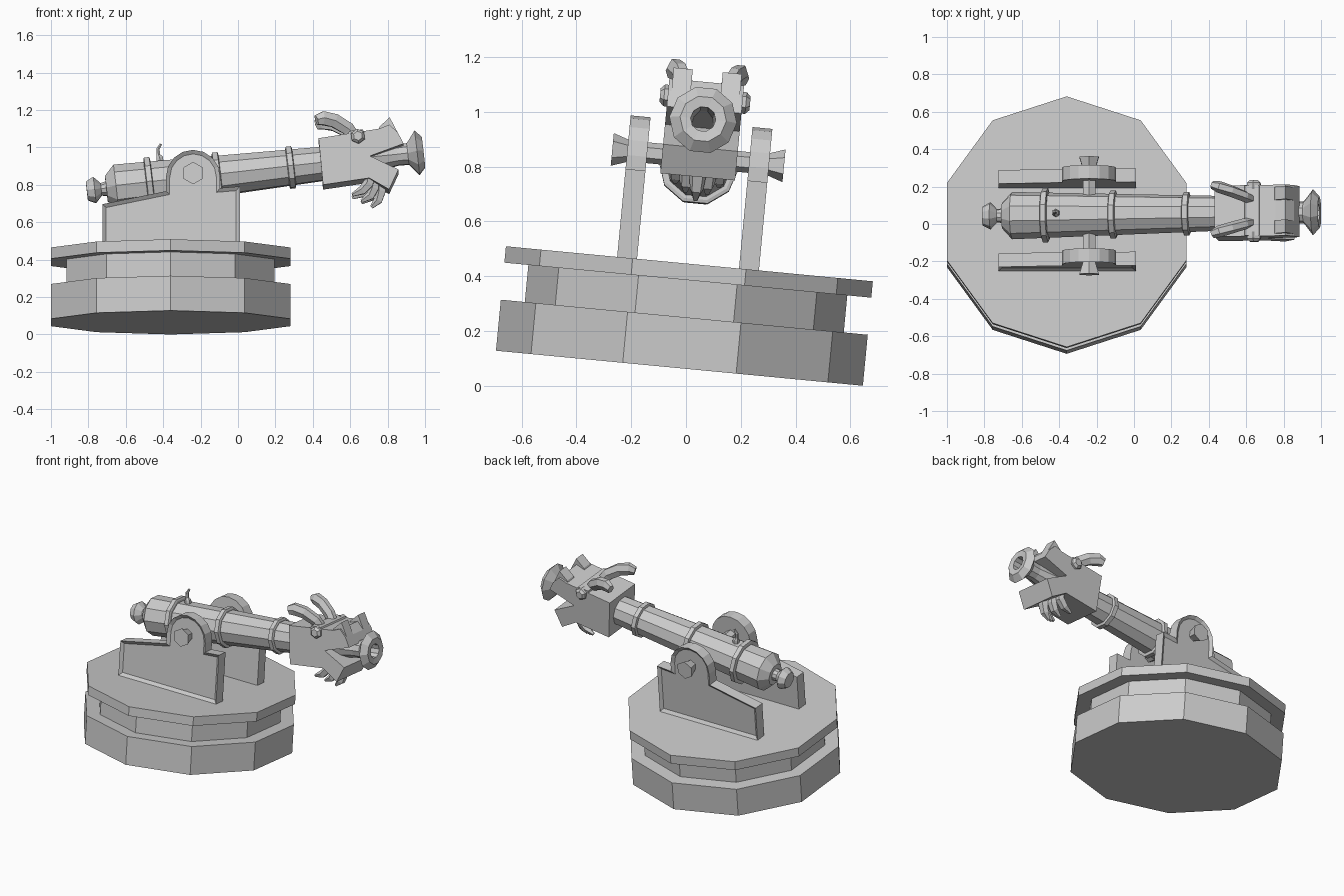
import bpy, bmesh
from math import sin, cos, pi, radians
from mathutils import Matrix, Vector

if "Cube" in bpy.data.objects:
    bpy.data.objects.remove(bpy.data.objects["Cube"])

T, R = Matrix.Translation, Matrix.Rotation
TILT = radians(5.45)
ROOT = T((-0.36, -0.024, 0.673 * sin(TILT))) @ R(-TILT, 4, 'X')      # tilted base frame
GUN = ROOT @ T((0.12, 0, 0.772)) @ R(radians(-6.6), 4, 'Y')          # barrel frame, x along bore
ALONG_X = R(pi / 2, 4, 'Y')
ALONG_Y = R(-pi / 2, 4, 'X')


def finish(bm, name, M):
    bmesh.ops.recalc_face_normals(bm, faces=bm.faces)
    me = bpy.data.meshes.new(name)
    bm.to_mesh(me)
    bm.free()
    ob = bpy.data.objects.new(name, me)
    ob.matrix_world = M
    bpy.context.collection.objects.link(ob)
    return ob


def skin(bm, rings):
    """Join rings of points into a capped tube."""
    vs = [[bm.verts.new(p) for p in ring] for ring in rings]
    n = len(vs[0])
    for a, b in zip(vs, vs[1:]):
        for i in range(n):
            j = (i + 1) % n
            bm.faces.new((a[i], a[j], b[j], b[i]))
    bm.faces.new(vs[0])
    bm.faces.new(vs[-1])


def lathe(name, profile, n, M):
    """Revolve (height, radius) points about local z, a corner on +y."""
    bm = bmesh.new()
    skin(bm, [[(r * cos(pi / 2 + 2 * pi * i / n), r * sin(pi / 2 + 2 * pi * i / n), h)
               for i in range(n)] for h, r in profile])
    return finish(bm, name, M)


def prism(name, outline, y0, y1, M, inset=None):
    """Extrude an (x, z) outline in y; inset recesses the y1 face."""
    bm = bmesh.new()
    skin(bm, [[(x, y, z) for x, z in outline] for y in (y0, y1)])
    if inset:
        bmesh.ops.recalc_face_normals(bm, faces=bm.faces)
        face = [f for f in bm.faces if all(abs(v.co.y - y1) < 1e-5 for v in f.verts)]
        bmesh.ops.inset_individual(bm, faces=face, thickness=inset, depth=-0.015,
                                   use_even_offset=True)
    return finish(bm, name, M)


def sweep(name, path, n, M, flat=1.0):
    """Tapered tube through (x, y, z, radius) points; flat scales its sideways width."""
    pts = [Vector(p[:3]) for p in path]
    rings = []
    for k, p in enumerate(pts):
        d = (pts[min(k + 1, len(pts) - 1)] - pts[max(k - 1, 0)]).normalized()
        up = d.cross(Vector((0, 1, 0))).normalized()
        side = up.cross(d)
        r = path[k][3]
        rings.append([p + up * r * cos(2 * pi * (i + .5) / n) + side * r * flat * sin(2 * pi * (i + .5) / n)
                      for i in range(n)])
    bm = bmesh.new()
    skin(bm, rings)
    return finish(bm, name, M)


# Turntable base: ten-sided, with a waist
lathe("turntable_base", [(0, .673), (.187, .673), (.187, .585), (.323, .585),
                         (.323, .673), (.383, .673)], 10, ROOT)

# Two side brackets with arched tops and recessed outer faces
arch = [(.12 + .145 * cos(a), .757 + .145 * sin(a)) for a in [pi * k / 8 for k in range(9)]]
outline = [(-.365, .383), (.37, .383), (.37, .706), (.265, .697)] + arch + [(-.025, .68), (-.365, .61)]
for label, s in (("front", -1), ("back", 1)):
    prism(label + "_bracket", outline, s * .187 - .005, s * .26 - .005, ROOT, .02)

# Pivot pin through the brackets with flared ends
lathe("pivot_pin", [(-.315, .06), (-.25, .038), (.25, .038), (.315, .06)], 6,
      ROOT @ T((.12, -.005, .772)) @ ALONG_Y)

# Barrel with knob, flared muzzle and hollow bore
lathe("barrel", [(-.572, .052), (-.53, .073), (-.495, .035), (-.467, .04), (-.467, .07), (-.415, .127),
                 (.69, .094), (.95, .08), (1.1, .058), (1.155, .06), (1.165, .07), (1.205, .124),
                 (1.24, .085), (1.235, .046), (.95, .042)], 10, GUN @ ALONG_X)

# Reinforcing bands
for i, (x, r) in enumerate(((-.235, .146), (.13, .13), (.525, .116))):
    lathe(f"barrel_band_{i + 1}", [(x - .018, r - .012), (x - .014, r), (x + .014, r), (x + .018, r - .012)],
          10, GUN @ ALONG_X)

# Fuse on the breech
sweep("fuse", [(-.165, 0, .10, .022), (-.165, 0, .135, .02), (-.17, 0, .15, .011),
               (-.168, 0, .18, .010), (-.15, 0, .205, .007)], 6, GUN)

# Beast head: box with an open, notched mouth
prism("beast_head", [(.69, .126), (.854, .133), (1.02, .14), (1.075, .155), (1.115, .106), (1.138, .045),
                     (.952, 0), (1.095, -.09), (1.033, -.19), (.934, -.117), (.685, -.125)],
      -.137, .137, GUN)
prism("brow", [(.85, .12), (.855, .146), (.93, .146), (.94, .12)], -.135, .135, GUN)

for label, s in (("front", -1), ("back", 1)):
    # Nostril ridge, eye and curled horn on each side
    prism(label + "_nostril", [(1.01, .13), (1.02, .15), (1.08, .196), (1.115, .106)], s * .055, s * .125, GUN)
    lathe(label + "_eye", [(0, .04), (.035, .04), (.05, .025)], 6,
          GUN @ T((.9, s * .115, .112)) @ R(-s * pi / 2, 4, 'X'))
    sweep(label + "_horn", [(.885, s * .06, .115, .034), (.852, s * .075, .165, .04), (.785, s * .10, .214, .042),
                            (.725, s * .12, .232, .042), (.69, s * .132, .225, .03)], 6, GUN, .75)
    # Outer beard tufts
    sweep(label + "_beard_rear", [(.94, s * .08, -.10, .03), (.93, s * .08, -.14, .03),
                                  (.89, s * .08, -.175, .026), (.835, s * .08, -.192, .010)], 5, GUN)
    sweep(label + "_beard_middle", [(.965, s * .04, -.11, .03), (.955, s * .04, -.165, .03),
                                    (.93, s * .04, -.205, .026), (.88, s * .04, -.228, .010)], 5, GUN)

# Central beard tuft
sweep("beard_tip", [(.995, 0, -.12, .032), (.99, 0, -.18, .032), (.97, 0, -.23, .026), (.93, 0, -.262, .010)], 5, GUN)
